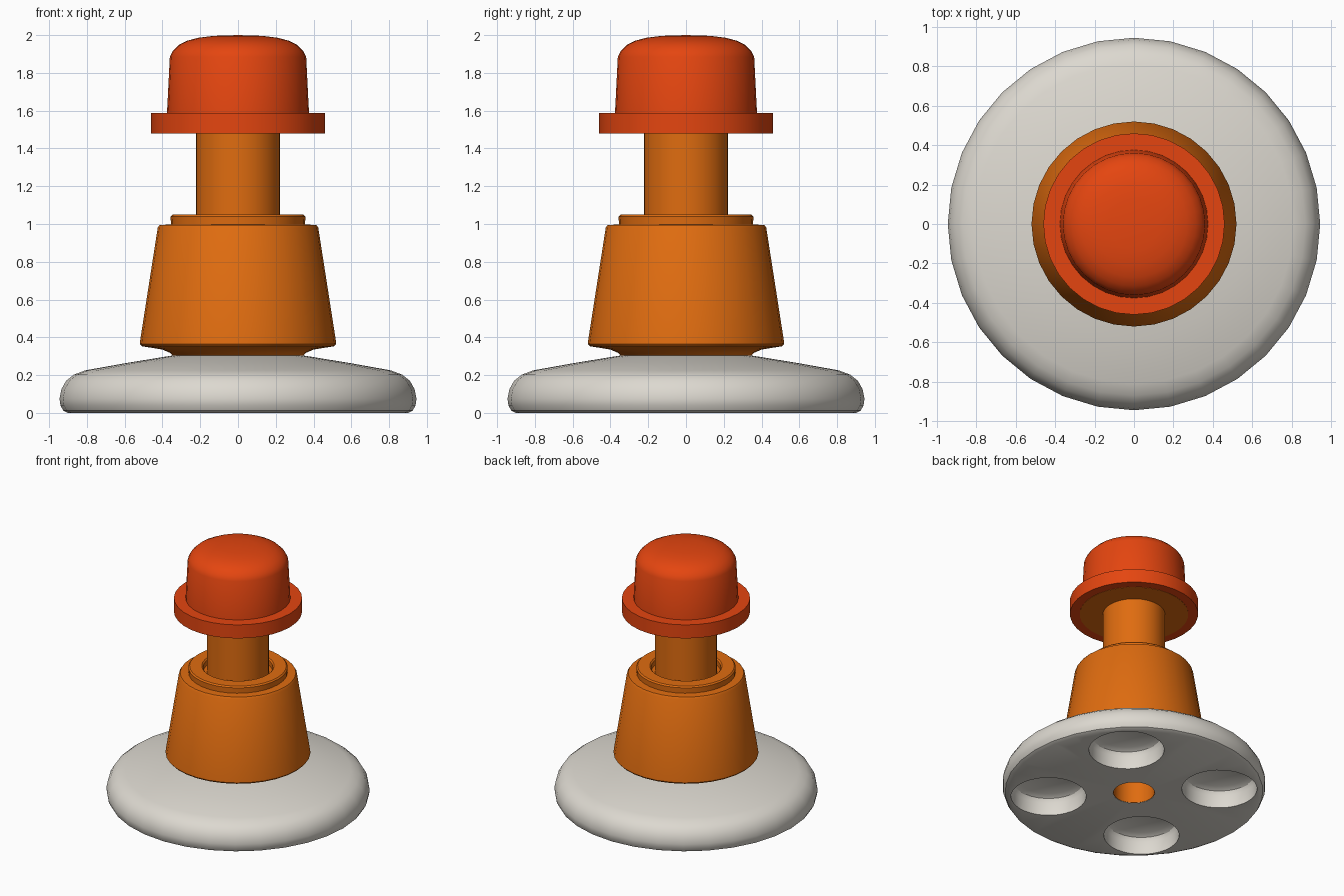
import bpy, bmesh, math

if "Cube" in bpy.data.objects:
    bpy.data.objects.remove(bpy.data.objects["Cube"])

SIDES = 32


def material(name, rgb):
    m = bpy.data.materials.new(name)
    m.diffuse_color = (*rgb, 1)
    m.use_nodes = True
    m.node_tree.nodes["Principled BSDF"].inputs["Base Color"].default_value = m.diffuse_color
    return m


RED = material("red_orange", (0.78, 0.060, 0.005))
ORANGE = material("orange", (0.74, 0.150, 0.005))
GREY = material("warm_white", (0.72, 0.69, 0.63))


def smooth(ob):
    bpy.ops.object.select_all(action='DESELECT')
    ob.select_set(True)
    bpy.context.view_layer.objects.active = ob
    bpy.ops.object.shade_smooth_by_angle(angle=math.radians(30))


def lathe(name, profile, mat, closed=False, n=SIDES, at=(0, 0, 0)):
    """Revolve (radius, height) points about z; closed joins last to first."""
    bm = bmesh.new()
    rings = []
    for r, z in profile:
        if r == 0:
            rings.append([bm.verts.new((0, 0, z))] * n)
        else:
            rings.append([bm.verts.new((r * math.cos(math.tau * i / n),
                                        r * math.sin(math.tau * i / n), z)) for i in range(n)])
    pairs = list(zip(rings, rings[1:]))
    if closed:
        pairs.append((rings[-1], rings[0]))
    for a, b in pairs:
        for i in range(n):
            j = (i + 1) % n
            bm.faces.new(list(dict.fromkeys((a[i], a[j], b[j], b[i]))))
    bmesh.ops.recalc_face_normals(bm, faces=bm.faces)
    me = bpy.data.meshes.new(name)
    bm.to_mesh(me)
    bm.free()
    me.materials.append(mat)
    ob = bpy.data.objects.new(name, me)
    ob.location = at
    bpy.context.collection.objects.link(ob)
    return ob


# Base disc with rounded rim and a central bore
base = lathe("base", [(0.15, 0), (0.90, 0), (0.925, 0.012), (0.94, 0.04), (0.945, 0.075),
                      (0.935, 0.125), (0.91, 0.17), (0.87, 0.202), (0.81, 0.225),
                      (0.58, 0.266), (0.34, 0.305), (0.15, 0.31)], GREY, closed=True)

# Four round pockets in the underside
for k in range(4):
    a = math.radians(45 + 90 * k)
    cutter = lathe("pocket_cutter", [(0, -0.1), (0.27, -0.1), (0.27, 0.10), (0.255, 0.13),
                                     (0.22, 0.15), (0, 0.155)], GREY,
                   at=(0.615 * math.cos(a), 0.615 * math.sin(a), 0))
    cutter.hide_render = True
    mod = base.modifiers.new("pocket", 'BOOLEAN')
    mod.operation = 'DIFFERENCE'
    mod.solver = 'EXACT'
    mod.object = cutter
    bpy.context.view_layer.objects.active = base
    bpy.ops.object.modifier_apply(modifier=mod.name)
    bpy.data.objects.remove(cutter)
smooth(base)

# Tapered body, with collar, shaft recess and lower bore lining
smooth(lathe("body", [(0, 0.34), (0.147, 0.34), (0.147, 0.002), (0.15, 0.002), (0.15, 0.30),
                      (0.34, 0.30), (0.36, 0.318), (0.40, 0.335), (0.46, 0.345), (0.51, 0.353),
                      (0.52, 0.365), (0.517, 0.39), (0.425, 0.98), (0.415, 0.995), (0.355, 0.997),
                      (0.357, 1.04), (0.347, 1.05), (0.26, 1.05), (0.25, 1.04),
                      (0.25, 1.0), (0, 1.0)], ORANGE))

# Shaft and the thin plate under the cap
smooth(lathe("shaft", [(0, 1.0), (0.223, 1.0), (0.223, 1.478), (0.39, 1.478),
                       (0.39, 1.484), (0, 1.484)], ORANGE))

# Domed cap with flange
smooth(lathe("cap", [(0, 1.48), (0.46, 1.48), (0.46, 1.587), (0.376, 1.587), (0.361, 1.885),
                     (0.345, 1.917), (0.315, 1.947), (0.27, 1.97), (0.21, 1.986),
                     (0.13, 1.996), (0, 2.0)], RED))
